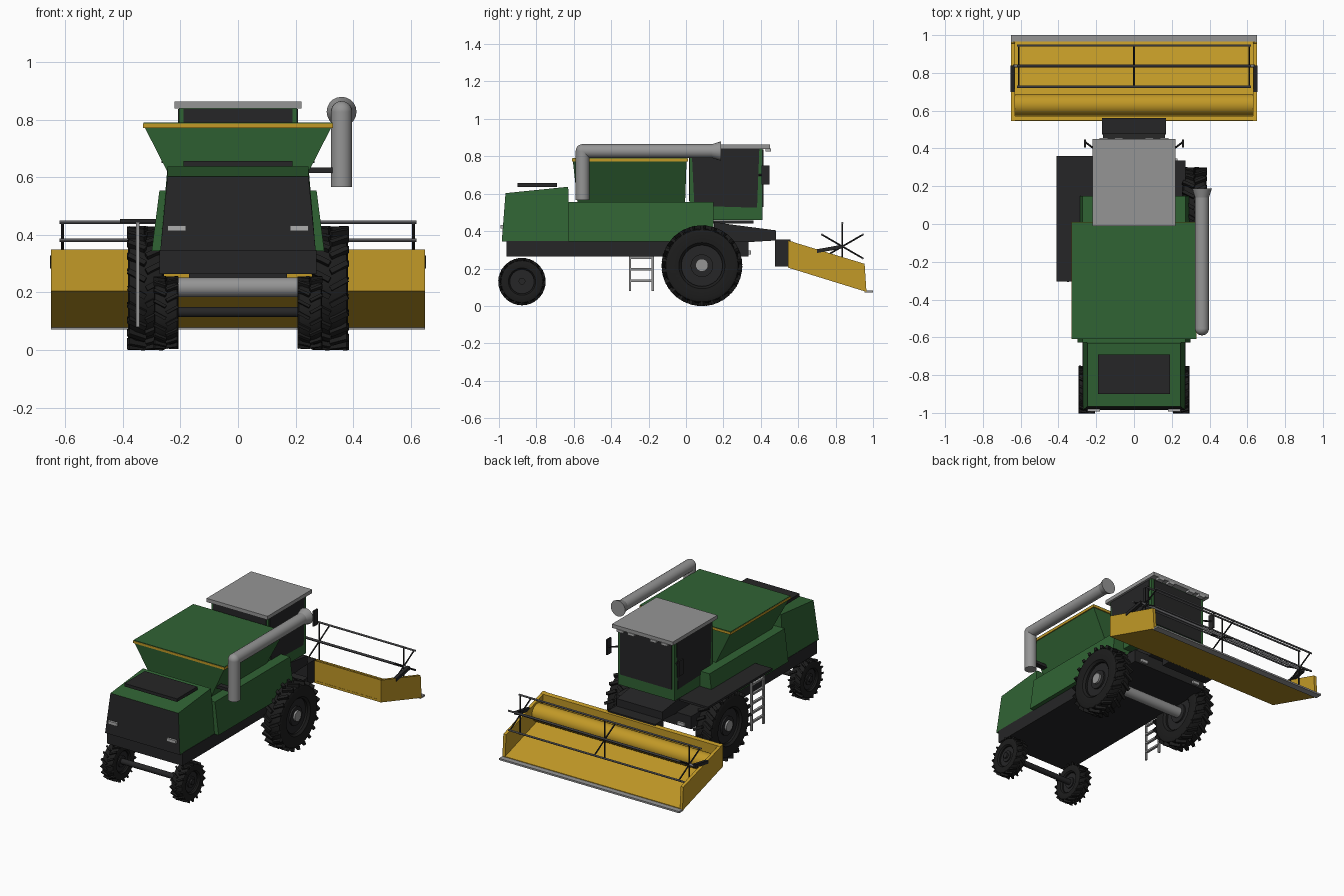
import bpy, bmesh, math
from mathutils import Vector, Matrix

if "Cube" in bpy.data.objects:
    bpy.data.objects.remove(bpy.data.objects["Cube"])


def material(name, r, g, b):
    m = bpy.data.materials.new(name)
    m.diffuse_color = (r, g, b, 1)
    m.use_nodes = True
    m.node_tree.nodes["Principled BSDF"].inputs["Base Color"].default_value = m.diffuse_color
    return m


GREEN = material("body_green", 0.03, 0.125, 0.034)
YELLOW = material("header_yellow", 0.54, 0.32, 0.02)
DARK = material("dark_grey", 0.019, 0.019, 0.02)
TYRE = material("tyre_black", 0.012, 0.012, 0.012)
GREY = material("light_grey", 0.3, 0.3, 0.3)
STEEL = material("reel_steel", 0.17, 0.17, 0.18)
LAMP = material("lamp_grey", 0.42, 0.42, 0.42)


def finish(name, bm, mat, smooth=False):
    bmesh.ops.recalc_face_normals(bm, faces=bm.faces)
    me = bpy.data.meshes.new(name)
    bm.to_mesh(me)
    bm.free()
    ob = bpy.data.objects.new(name, me)
    bpy.context.collection.objects.link(ob)
    me.materials.append(mat)
    if smooth:
        bpy.ops.object.select_all(action='DESELECT')
        ob.select_set(True)
        bpy.context.view_layer.objects.active = ob
        bpy.ops.object.shade_smooth_by_angle(angle=math.radians(35))
    return ob


def rings(name, loops, mat, smooth=False, closed=False):
    """Skin a list of equal point loops; cap the ends, or close the tube."""
    bm = bmesh.new()
    vs = [[bm.verts.new(p) for p in lp] for lp in loops]
    n = len(vs[0])
    pairs = list(zip(vs, vs[1:])) + ([(vs[-1], vs[0])] if closed else [])
    for a, b in pairs:
        for i in range(n):
            bm.faces.new((a[i], a[(i + 1) % n], b[(i + 1) % n], b[i]))
    if not closed:
        bm.faces.new(vs[0])
        bm.faces.new(vs[-1])
    return finish(name, bm, mat, smooth)


def rect(x, y0, y1, z0, z1=None):
    z1 = z0 if z1 is None else z1
    return [(-x, y0, z0), (x, y0, z0), (x, y1, z1), (-x, y1, z1)]


def prism(name, x0, x1, pts, mat):
    """Side profile in (y, z) pulled across x."""
    return rings(name, [[(x, y, z) for y, z in pts] for x in (x0, x1)], mat)


def box(name, x0, x1, y0, y1, z0, z1, mat):
    return prism(name, x0, x1, [(y0, z0), (y1, z0), (y1, z1), (y0, z1)], mat)


def rod(name, p, q, r, mat, r2=None, n=20):
    p, q = Vector(p), Vector(q)
    rot = (q - p).to_track_quat('Z', 'Y')
    circ = [Vector((math.cos(2 * math.pi * i / n), math.sin(2 * math.pi * i / n), 0)) for i in range(n)]
    r2 = r if r2 is None else r2
    return rings(name, [[p + rot @ (c * r) for c in circ], [q + rot @ (c * r2) for c in circ]], mat, n > 8)


def wheel(name, x, y, z, R, w, rim_r, lugs, lug_h):
    r = R - lug_h
    prof = [(rim_r, -.36), (rim_r * 1.12, -.46), (r * .88, -.5), (r * .97, -.45), (r, -.3),
            (r, .3), (r * .97, .45), (r * .88, .5), (rim_r * 1.12, .46), (rim_r, .36)]
    n = 40
    loops = [[(x + w * k, y + pr * math.cos(2 * math.pi * i / n), z + pr * math.sin(2 * math.pi * i / n))
              for pr, k in prof] for i in range(n)]
    rings(name + "_tyre", loops, TYRE, True, closed=True)
    # dished rim: disc set back from the tyre wall, with a raised ring
    rod(name + "_rim", (x - w * .25, y, z), (x + w * .25, y, z), rim_r * 1.01, DARK, n=32)
    rod(name + "_rim_centre", (x - w * .34, y, z), (x + w * .34, y, z), rim_r * .55, DARK, n=24)
    # staggered chevron lugs
    bm = bmesh.new()
    for i in range(lugs):
        for s in (-1, 1):
            a = 2 * math.pi * (i + (.25 if s > 0 else -.25)) / lugs
            m = (Matrix.Translation((x, y, z)) @ Matrix.Rotation(a, 4, 'X')
                 @ Matrix.Translation((s * w * .25, 0, r + lug_h * .3)) @ Matrix.Rotation(s * .5, 4, 'Z')
                 @ Matrix.Diagonal((w * .54, R * .085, lug_h * 1.4, 1)))
            bmesh.ops.create_cube(bm, size=1, matrix=m)
    finish(name + "_lugs", bm, TYRE)


# chassis, body and rear hood
box("chassis", -.272, .272, -.96, .335, .265, .348, DARK)
rings("body", [rect(.30, -.628, .147, .345), rect(.273, -.628, .147, .555)], GREEN)
hood = rings("rear_hood", [rect(.27, -.985, -.62, .345), rect(.245, -.965, -.63, .603, .637)], GREEN)
hood.data.materials.append(DARK)
for f in hood.data.polygons:          # dark panel on the rear face
    if f.normal.y < -.8:
        f.material_index = 1
box("hood_vent", -.19, .19, -.90, -.69, .637, .657, DARK)

# grain tank
rings("grain_tank", [rect(.21, -.58, -.005, .55), rect(.325, -.605, .003, .775)], GREEN)
box("tank_rim", -.33, .33, -.61, .01, .772, .787, YELLOW)
box("tank_cover", -.328, .328, -.608, .008, .785, .791, GREEN)

# cab
box("cab", -.205, .205, .02, .41, .46, .842, GREEN)
box("cab_front_glass", -.185, .185, .408, .414, .53, .835, DARK)
box("cab_rear_glass", -.19, .19, .016, .022, .56, .838, DARK)
box("cab_roof", -.22, .22, -.01, .45, .84, .864, GREY)
for x in (-.16, -.08, .08, .16):
    box("roof_lamp", x - .022, x + .022, .425, .455, .826, .842, LAMP)

# mirrored details
for s in (-1, 1):
    prism("cab_side_glass", s * .203, s * .208, [(.03, .838), (.392, .838), (.38, .525), (.045, .535)], DARK)
    rod("mirror_arm", (s * .2, .39, .70), (s * .26, .435, .70), .005, DARK, n=8)
    box("mirror", s * .255, s * .265, .405, .447, .65, .75, DARK)
    box("rear_lamp", s * .18, s * .245, -.992, -.97, .413, .433, LAMP)
    box("front_lamp", s * .18, s * .23, .33, .348, .275, .295, LAMP)
    wheel("front_wheel", s * .32, .085, .215, .215, .125, .11, 22, .016)
    wheel("rear_wheel", s * .25, -.877, .13, .126, .085, .065, 18, .011)
    # header ends and reel arms
    prism("header_end", s * .63, s * .65, [(.545, .35), (.955, .225), (.965, .075), (.545, .205)], YELLOW)
    prism("reel_arm", s * .632, s * .654, [(.70, .283), (.84, .308), (.84, .328), (.70, .303)], DARK)

# axles
rod("front_axle", (-.375, .085, .218), (.375, .085, .218), .034, GREY, n=24)
rod("rear_axle", (-.29, -.877, .132), (.29, -.877, .132), .018, DARK)

# unloading auger
rod("auger_riser", (.36, -.553, .567), (.36, -.553, .828), .037, GREY)
rod("auger_tube", (.36, -.553, .828), (.36, .15, .828), .037, GREY)
rod("auger_spout", (.36, .14, .828), (.36, .187, .828), .037, GREY, r2=.052)
bm = bmesh.new()
bmesh.ops.create_uvsphere(bm, u_segments=20, v_segments=12, radius=.037,
                          matrix=Matrix.Translation((.36, -.553, .828)))
finish("auger_elbow", bm, GREY, True)
box("auger_bracket", .2, .34, -.57, -.535, .615, .635, DARK)

# platform and ladder
box("platform", -.41, -.2, -.305, .36, .442, .456, DARK)
for y in (-.30, -.178):
    box("ladder_rail", -.355, -.343, y - .006, y + .006, .08, .443, GREY)
for i in range(5):
    z = .135 + .061 * i
    box("ladder_rung", -.357, -.341, -.30, -.178, z - .006, z + .006, GREY)

# feeder house
prism("feeder_house", -.165, .165, [(.15, .45), (.22, .438), (.48, .404), (.48, .35), (.15, .33)], DARK)
box("feeder_adaptor", -.17, .17, .475, .56, .21, .355, DARK)

# header tray
prism("header_floor", -.64, .64, [(.545, .205), (.965, .075), (.965, .087), (.545, .22)], YELLOW)
prism("header_back", -.65, .65, [(.548, .205), (.572, .2), (.572, .343), (.548, .349)], YELLOW)
box("cutter_bar", -.65, .65, .955, 1.0, .072, .083, GREY)
rod("header_auger", (-.632, .632, .25), (.632, .632, .25), .057, YELLOW, n=24)

# reel: shaft, six bats, spiders
cy, cz, rr = .836, .318, .126
rod("reel_shaft", (-.64, cy, cz), (.64, cy, cz), .008, STEEL, n=12)
for i in range(6):
    a = math.radians(30 + 60 * i)
    by, bz = cy + rr * math.cos(a), cz + rr * math.sin(a)
    rod("reel_bat", (-.62, by, bz), (.62, by, bz), .006, STEEL, n=8)
    for x in (-.61, 0, .61):
        rod("reel_spoke", (x, cy, cz), (x, by, bz), .0045, DARK, n=8)
